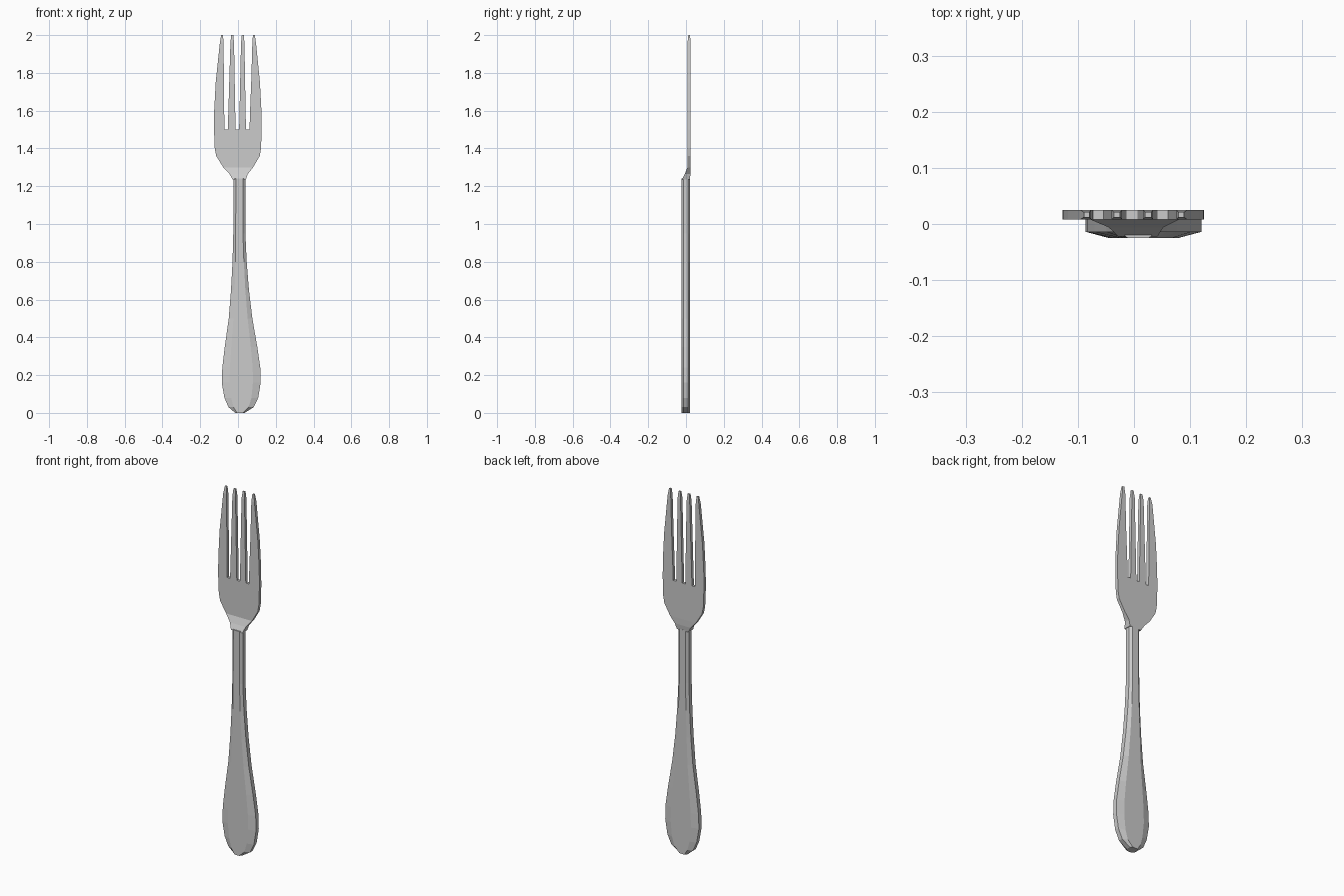
import bpy, bmesh


def octagon(z, xl, xr, y0=-0.025, y1=0.021):
    # flattened octagon: broad chamfers on front and back
    c, d = (xr - xl) * 0.2, (y1 - y0) * 0.24
    return [(xl + c, y0, z), (xr - c, y0, z), (xr, y0 + d, z), (xr, y1 - d, z),
            (xr - c, y1, z), (xl + c, y1, z), (xl, y1 - d, z), (xl, y0 + d, z)]


def rectangle(z, xl, xr, y0=0.008, y1=0.025):
    return [(xl, y0, z), (xr, y0, z), (xr, y1, z), (xl, y1, z)]


def loft(name, rings, cap_bottom=True):
    bm = bmesh.new()
    loops = [[bm.verts.new(p) for p in ring] for ring in rings]
    n = len(loops[0])
    for a, b in zip(loops, loops[1:]):
        for i in range(n):
            j = (i + 1) % n
            bm.faces.new((a[i], a[j], b[j], b[i]))
    if cap_bottom:
        bm.faces.new(loops[0][::-1])
    bm.faces.new(loops[-1])
    bmesh.ops.recalc_face_normals(bm, faces=bm.faces)
    mesh = bpy.data.meshes.new(name)
    bm.to_mesh(mesh)
    bm.free()
    obj = bpy.data.objects.new(name, mesh)
    bpy.context.collection.objects.link(obj)
    return obj


# Handle: rounded paddle end narrowing to a slim neck
handle = [(0, -0.015, 0.035), (0.03, -0.05, 0.083), (0.08, -0.072, 0.107),
          (0.16, -0.086, 0.12), (0.24, -0.083, 0.118), (0.35, -0.07, 0.102),
          (0.5, -0.049, 0.076), (0.65, -0.037, 0.058), (0.8, -0.029, 0.046),
          (0.95, -0.025, 0.039), (1.24, -0.024, 0.039)]
loft("handle", [octagon(*s) for s in handle])

# Palm: ramp up from the neck, then the flat plate
loft("palm", [rectangle(1.235, -0.028, 0.042, -0.022, 0.02),
              rectangle(1.265, -0.045, 0.052, -0.006, 0.024),
              rectangle(1.30, -0.078, 0.08),
              rectangle(1.36, -0.115, 0.115),
              rectangle(1.40, -0.123, 0.122),
              rectangle(1.50, -0.127, 0.125)])

# Tines: each as (z, left, right) sections
tines = [
    [(1.5, -0.127, -0.072), (1.6, -0.126, -0.073), (1.75, -0.118, -0.074),
     (1.96, -0.096, -0.077), (2.0, -0.089, -0.079)],
    [(1.5, -0.054, -0.013), (1.96, -0.040, -0.021), (2.0, -0.036, -0.025)],
    [(1.5, 0.006, 0.042), (1.96, 0.016, 0.034), (2.0, 0.020, 0.031)],
    [(1.5, 0.061, 0.125), (1.6, 0.124, 0.124), (1.75, 0.070, 0.116),
     (1.96, 0.076, 0.095), (2.0, 0.079, 0.089)],
]
tines[3][1] = (1.6, 0.064, 0.124)
for i, secs in enumerate(tines):
    rings = [rectangle(*s) for s in secs[:-1]]
    rings.append(rectangle(*secs[-1], 0.012, 0.021))
    loft(f"tine_{i + 1}", rings, cap_bottom=False)
